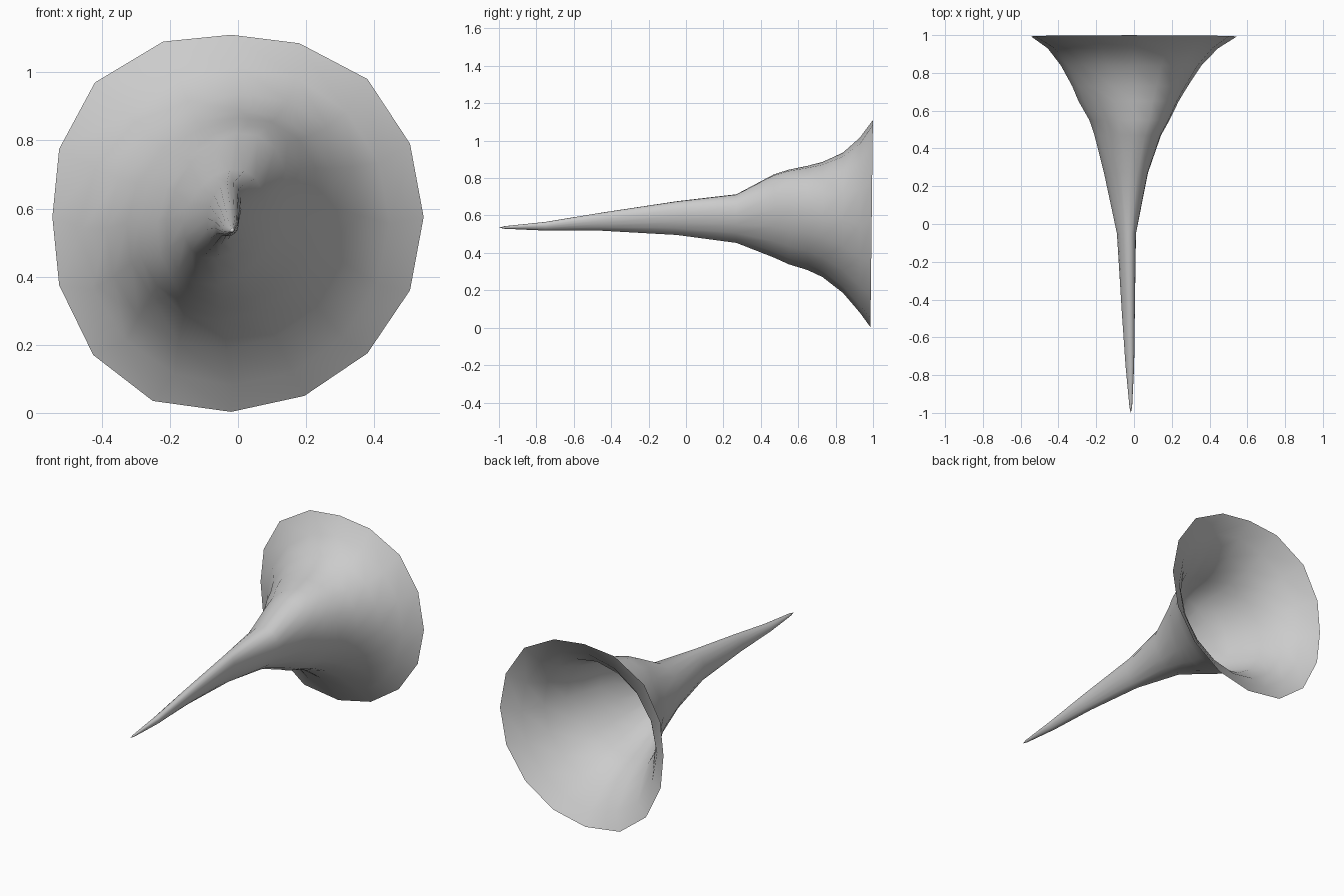
import bpy, bmesh
from math import sin, cos, pi

SIDES = 16

# Horn stations: y, left x, right x, bottom z, top z, diagonal skew
STATIONS = [
    (-0.97, -0.024, -0.010, 0.529, 0.543, 0.2),
    (-0.75, -0.045, 0.001, 0.519, 0.566, 0.25),
    (-0.45, -0.066, 0.005, 0.518, 0.616, 0.3),
    (-0.05, -0.091, 0.011, 0.495, 0.677, 0.3),
    (0.27, -0.160, 0.075, 0.452, 0.715, 0.3),
    (0.47, -0.211, 0.145, 0.373, 0.822, 0.28),
    (0.55, -0.238, 0.190, 0.337, 0.847, 0.25),
    (0.65, -0.295, 0.238, 0.307, 0.867, 0.2),
    (0.73, -0.328, 0.286, 0.270, 0.887, 0.15),
    (0.84, -0.388, 0.358, 0.185, 0.937, 0.1),
    (0.93, -0.457, 0.445, 0.080, 1.017, 0.03),
]

# Slightly uneven bell rim: x, z, counter-clockwise from the right
RIM = [(.545, .575), (.505, .79), (.38, .98), (.18, 1.085),
       (-.02, 1.11), (-.22, 1.09), (-.42, .97), (-.525, .775),
       (-.545, .575), (-.525, .375), (-.425, .17), (-.25, .035),
       (-.02, .003), (.195, .05), (.38, .175), (.505, .36)]

bm = bmesh.new()

# Elliptical rings, stretched along the diagonal
rings = []
for y, x0, x1, z0, z1, skew in STATIONS:
    ring = []
    for i in range(SIDES):
        a = 2 * pi * i / SIDES
        ring.append(bm.verts.new(((x0 + x1) / 2 + (x1 - x0) / 2 * cos(a - skew / 2),
                                  y,
                                  (z0 + z1) / 2 + (z1 - z0) / 2 * sin(a + skew / 2))))
    rings.append(ring)
rings.append([bm.verts.new((x, 0.986 + 0.012 * z, z)) for x, z in RIM])

# Flared wall, open at the bell
for a, b in zip(rings, rings[1:]):
    for i in range(SIDES):
        j = (i + 1) % SIDES
        bm.faces.new((a[i], a[j], b[j], b[i]))

# Pointed tip
tip = bm.verts.new((-0.017, -1.0, 0.535))
for i in range(SIDES):
    bm.faces.new((tip, rings[0][(i + 1) % SIDES], rings[0][i]))

bmesh.ops.recalc_face_normals(bm, faces=bm.faces[:])
for f in bm.faces:
    f.smooth = True

mesh = bpy.data.meshes.new("flared_horn")
bm.to_mesh(mesh)
bm.free()
horn = bpy.data.objects.new("flared_horn", mesh)
bpy.context.collection.objects.link(horn)
